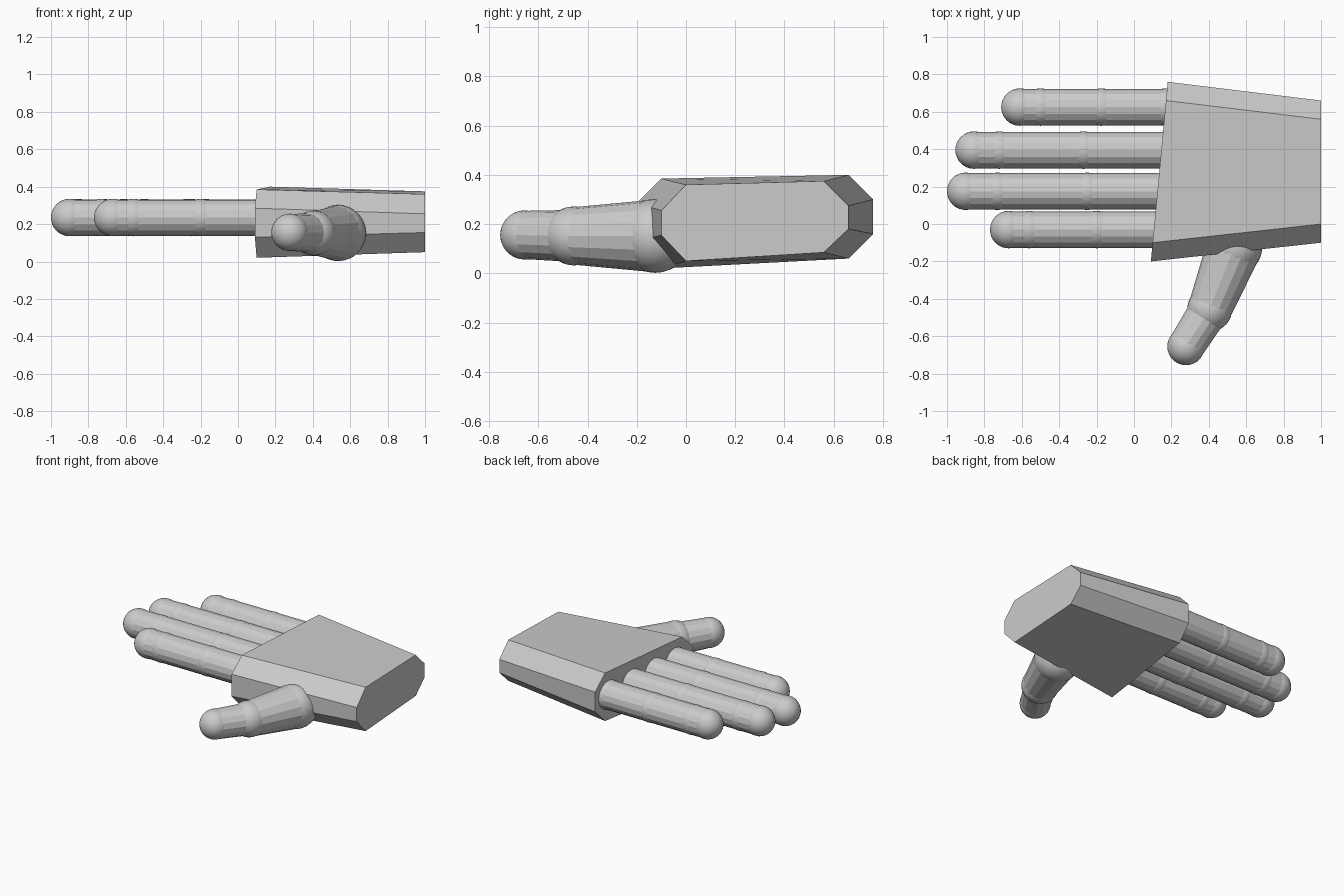
import bpy, bmesh
from mathutils import Vector

if "Cube" in bpy.data.objects:
    bpy.data.objects.remove(bpy.data.objects["Cube"])


def finish(name, bm, smooth):
    bmesh.ops.recalc_face_normals(bm, faces=bm.faces)
    mesh = bpy.data.meshes.new(name)
    bm.to_mesh(mesh)
    bm.free()
    for p in mesh.polygons:
        p.use_smooth = smooth
    obj = bpy.data.objects.new(name, mesh)
    bpy.context.collection.objects.link(obj)
    return obj


def joint(name, centre, radius, axis):
    bm = bmesh.new()
    bmesh.ops.create_uvsphere(bm, u_segments=32, v_segments=16, radius=radius)
    obj = finish(name, bm, True)
    obj.location = centre
    obj.rotation_euler = axis.to_track_quat('Z', 'Y').to_euler()


def bone(name, start, end, r1, r2):
    axis = end - start
    bm = bmesh.new()
    bmesh.ops.create_cone(bm, cap_ends=True, segments=16, radius1=r1,
                          radius2=r2, depth=axis.length)
    obj = finish(name, bm, False)
    obj.location = (start + end) / 2
    obj.rotation_euler = axis.to_track_quat('Z', 'Y').to_euler()


def digit(name, points, radii):
    # Chain of round joints linked by slightly slimmer faceted bones
    pts = [Vector(p) for p in points]
    for i, (p, r) in enumerate(zip(pts, radii)):
        axis = pts[-1] - pts[0]
        joint(f"{name}_joint_{i + 1}", p, r, axis)
        if i:
            q, s = pts[i - 1], radii[i - 1]
            bone(f"{name}_bone_{i}", q, p, min(s * 0.975, s), r * 0.975)


# Palm: chamfered block lofted between knuckle and wrist octagons
knuckle = [(-0.10, 0.385), (0.66, 0.40), (0.76, 0.30), (0.76, 0.16),
           (0.66, 0.06), (-0.10, 0.02), (-0.20, 0.13), (-0.20, 0.285)]
wrist = [(0.0, 0.36), (0.56, 0.375), (0.66, 0.275), (0.66, 0.18),
         (0.56, 0.085), (0.0, 0.05), (-0.10, 0.155), (-0.10, 0.255)]
bm = bmesh.new()
a = [bm.verts.new((0.109 + 0.094 * y, y, z)) for y, z in knuckle]
b = [bm.verts.new((1.0, y, z)) for y, z in wrist]
bm.faces.new(a)
bm.faces.new(b)
for i in range(8):
    j = (i + 1) % 8
    bm.faces.new((a[i], a[j], b[j], b[i]))
finish("palm", bm, False)

# Fingers: y position, tip centre, outer joint, middle joint
fingers = {
    "index_finger": (-0.03, -0.67, -0.56, -0.20),
    "middle_finger": (0.175, -0.90, -0.73, -0.25),
    "ring_finger": (0.395, -0.855, -0.72, -0.27),
    "little_finger": (0.625, -0.61, -0.50, -0.175),
}
for name, (y, *xs) in fingers.items():
    digit(name, [(x, y, 0.235) for x in [0.17] + xs[::-1]], [0.1] * 4)

# Thumb: tapered base and a slimmer tip
base, mid, tip = (Vector(p) for p in ((0.535, -0.125, 0.152),
                                      (0.405, -0.455, 0.152),
                                      (0.278, -0.655, 0.156)))
joint("thumb_base_joint", base, 0.15, mid - base)
bone("thumb_base_bone", base, mid, 0.148, 0.117)
joint("thumb_middle_joint", mid, 0.12, tip - mid)
bone("thumb_tip_bone", mid, tip, 0.106, 0.098)
joint("thumb_tip", tip, 0.1, tip - mid)
